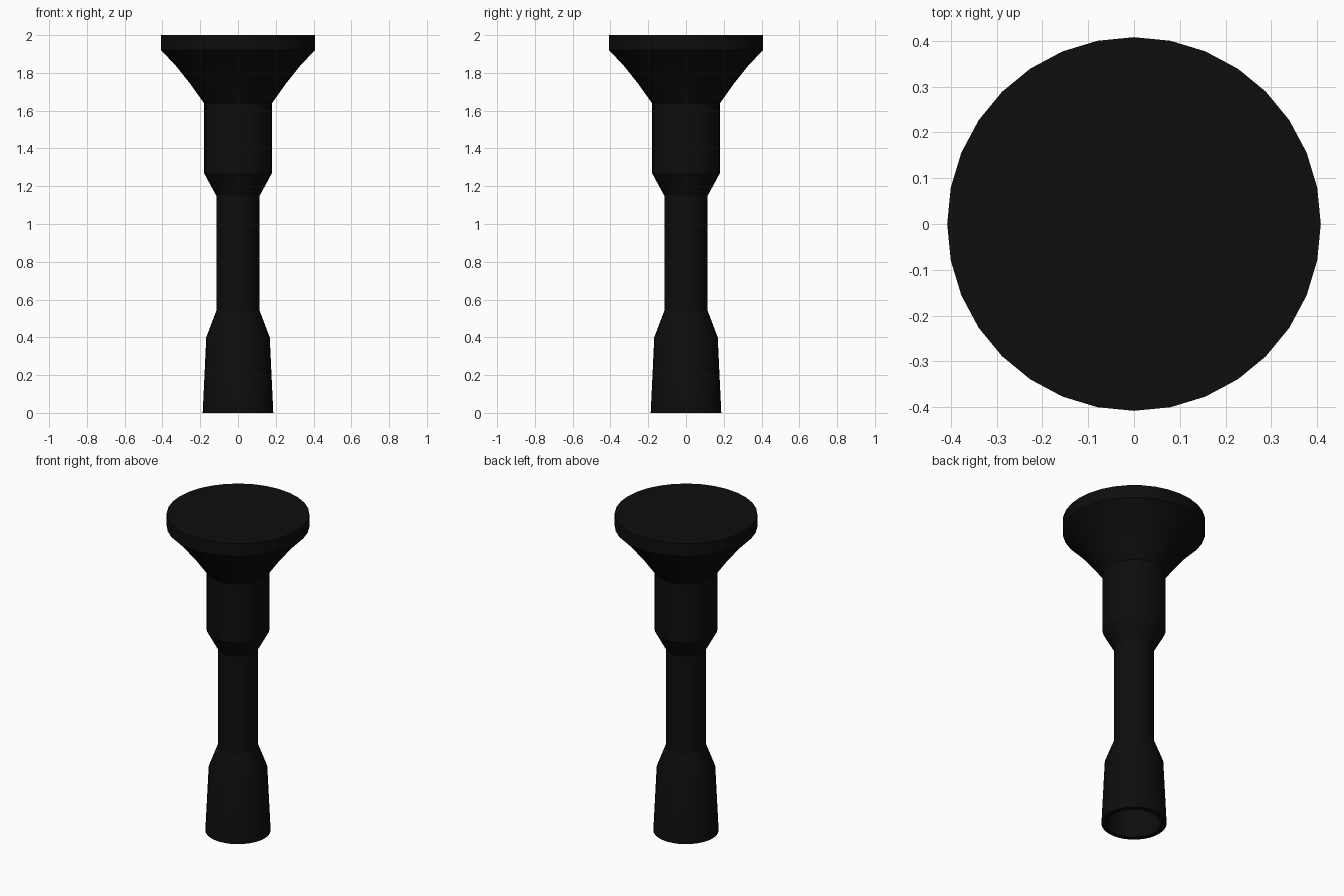
import bpy, bmesh, math

if "Cube" in bpy.data.objects:
    bpy.data.objects.remove(bpy.data.objects["Cube"])

SIDES = 32

black = bpy.data.materials.new("black_metal")
black.diffuse_color = (0.004, 0.004, 0.004, 1)
black.use_nodes = True
black.node_tree.nodes["Principled BSDF"].inputs["Base Color"].default_value = black.diffuse_color


def lathe(name, profile):
    """Revolve (radius, z) points about z; radius 0 closes to a pole."""
    bm = bmesh.new()
    rings = []
    for r, z in profile:
        if r == 0:
            rings.append([bm.verts.new((0, 0, z))] * SIDES)
        else:
            rings.append([bm.verts.new((r * math.cos(2 * math.pi * i / SIDES),
                                        r * math.sin(2 * math.pi * i / SIDES), z))
                          for i in range(SIDES)])
    for a, b in zip(rings, rings[1:]):
        for i in range(SIDES):
            j = (i + 1) % SIDES
            corners = list(dict.fromkeys((a[i], a[j], b[j], b[i])))
            bm.faces.new(corners)
    bmesh.ops.recalc_face_normals(bm, faces=bm.faces)
    mesh = bpy.data.meshes.new(name)
    bm.to_mesh(mesh)
    bm.free()
    mesh.materials.append(black)
    obj = bpy.data.objects.new(name, mesh)
    bpy.context.collection.objects.link(obj)
    bpy.ops.object.select_all(action='DESELECT')
    obj.select_set(True)
    bpy.context.view_layer.objects.active = obj
    bpy.ops.object.shade_smooth_by_angle(angle=math.radians(20))
    return obj


# One continuous turned body: hollow socket, foot, grip, collar, flared head
socket = [(0, 0.36), (0.15, 0.36), (0.157, 0)]
foot = [(0.187, 0), (0.168, 0.40)]
grip = [(0.115, 0.54), (0.115, 1.15)]
collar = [(0.18, 1.27), (0.18, 1.64)]
head = [(0.255, 1.745), (0.335, 1.845), (0.408, 1.92), (0.408, 2.0), (0, 2.0)]
lathe("turned_body", socket + foot + grip + collar + head)
